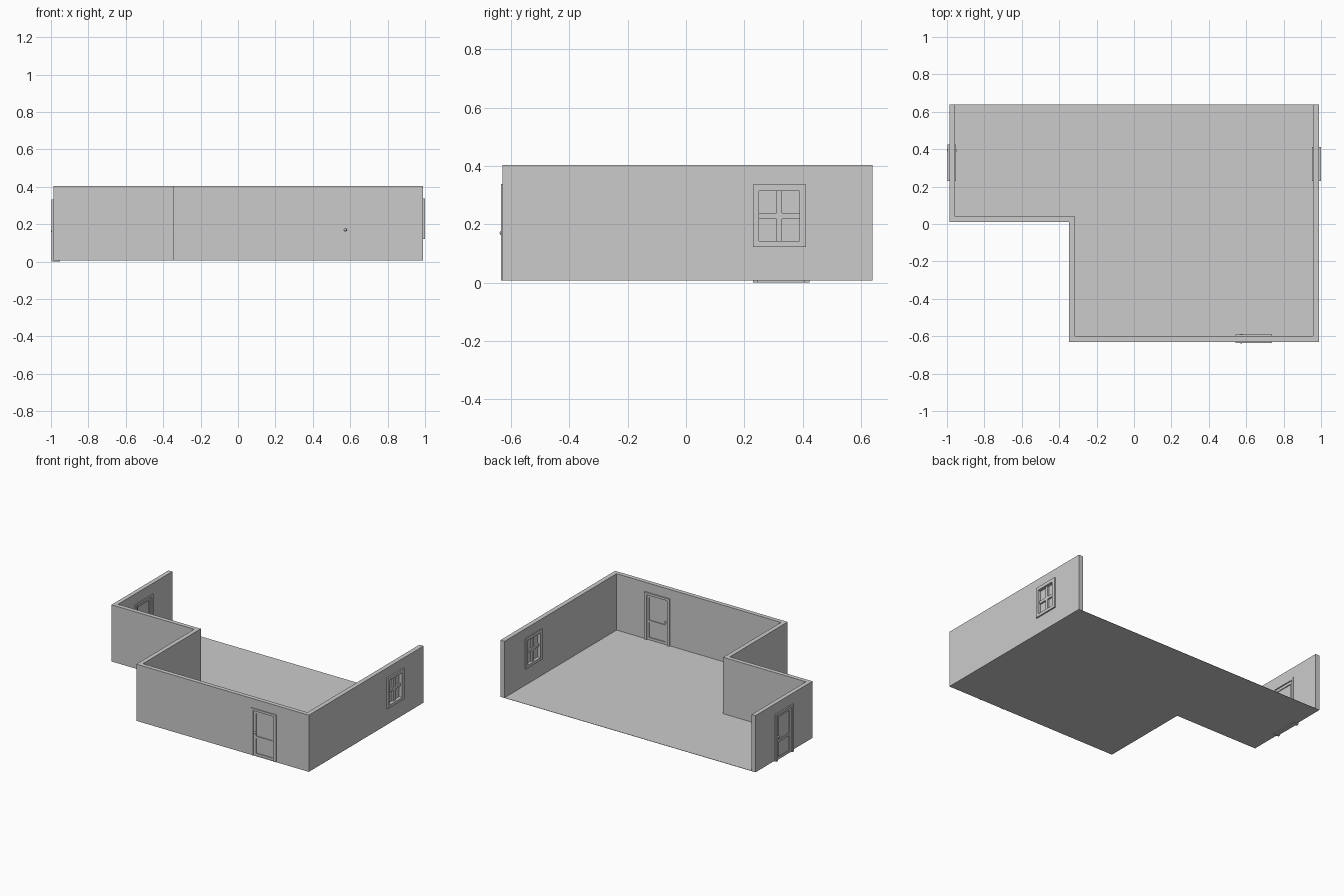
import bpy, bmesh, math
from mathutils import Matrix, Vector

if "Cube" in bpy.data.objects:
    bpy.data.objects.remove(bpy.data.objects["Cube"])

grey = bpy.data.materials.new("plain_grey")
grey.diffuse_color = (0.6, 0.6, 0.6, 1)
grey.use_nodes = True
grey.node_tree.nodes["Principled BSDF"].inputs["Base Color"].default_value = grey.diffuse_color


def finish(name, bm, matrix=Matrix()):
    bmesh.ops.recalc_face_normals(bm, faces=bm.faces[:])
    mesh = bpy.data.meshes.new(name)
    bm.to_mesh(mesh)
    bm.free()
    mesh.materials.append(grey)
    mesh.transform(matrix)
    ob = bpy.data.objects.new(name, mesh)
    bpy.context.collection.objects.link(ob)
    return ob


def add_box(bm, x0, x1, y0, y1, z0, z1):
    m = Matrix.Translation(((x0 + x1) / 2, (y0 + y1) / 2, (z0 + z1) / 2)) \
        @ Matrix.Diagonal((x1 - x0, y1 - y0, z1 - z0, 1))
    bmesh.ops.create_cube(bm, size=1, matrix=m)


def boxes(name, items, matrix=Matrix()):
    bm = bmesh.new()
    for b in items:
        add_box(bm, *b)
    return finish(name, bm, matrix)


def prism(name, pts, z0, z1):
    bm = bmesh.new()
    face = bm.faces.new([bm.verts.new((x, y, z0)) for x, y in pts])
    new = bmesh.ops.extrude_face_region(bm, geom=[face])["geom"]
    bmesh.ops.translate(bm, vec=(0, 0, z1 - z0),
                        verts=[v for v in new if isinstance(v, bmesh.types.BMVert)])
    return finish(name, bm)


# L-shaped floor and open-backed walls
outer = [(-.987, .64), (-.987, .01), (-.347, .01), (-.347, -.63), (.99, -.63), (.99, .64)]
inner = [(.958, .64), (.958, -.60), (-.316, -.60), (-.316, .04), (-.957, .04), (-.957, .64)]
floor = prism("floor", outer, .007, .009)
walls = prism("walls", outer + inner, .008, .404)


def cut(items, matrix):
    cutter = boxes("opening_cutter", items, matrix)
    mod = walls.modifiers.new("opening", 'BOOLEAN')
    mod.operation = 'DIFFERENCE'
    mod.solver = 'EXACT'
    mod.object = cutter
    cutter.hide_render = True
    cutter.hide_viewport = True
    cutter.display_type = 'WIRE'


# Door: local x is width, -y is outside, z is up
def door(name, matrix):
    w, h = .0805, .315
    cut([(-w, w, -.05, .05, -.02, h)], matrix)
    c = .022
    boxes(name + "_casing", [(-w - .017, -w, -c, c, 0, h),
                             (w, w + .017, -c, c, 0, h),
                             (-w - .017, w + .017, -c, c, h, h + .016)], matrix)
    s, p = .014, w - .017
    boxes(name + "_frame", [(-w, -p, -s, s, .001, h), (p, w, -s, s, .001, h),
                            (-p, p, -s, s, .001, .018),
                            (-p, p, -s, s, .122, .138),
                            (-p, p, -s, s, .297, h)], matrix)
    boxes(name + "_panels", [(-p, p, -.008, .008, .018, .122),
                             (-p, p, -.008, .008, .138, .297)], matrix)
    # knobs on both sides
    bm = bmesh.new()
    for side in (-1, 1):
        bmesh.ops.create_uvsphere(bm, u_segments=12, v_segments=8, radius=.008,
                                  matrix=Matrix.Translation((-.067, side * .018, .162)))
    knob = finish(name + "_knobs", bm, matrix)
    for f in knob.data.polygons:
        f.use_smooth = True


door("front_door", Matrix.Translation((.641, -.613, .008)))
door("side_door", Matrix.Translation((-.974, .3265, 0)) @ Matrix.Rotation(-math.pi / 2, 4, 'Z'))

# Window in the right wall
x0, x1 = .953, 1.0
ya, yb, za, zb = .229, .412, .122, .337
pa, pb, qa, qb = .25, .389, .142, .314
cut([(.93, 1.02, pa - .005, pb + .005, qa - .005, qb + .005)], Matrix())
boxes("window_casing", [(x0, x1, ya, pa, za, zb), (x0, x1, pb, yb, za, zb),
                        (x0, x1, pa, pb, za, qa), (x0, x1, pa, pb, qb, zb)])
boxes("window_bars", [(.962, .988, .310, .330, qa, qb),
                      (.962, .988, pa, .310, .219, .239),
                      (.962, .988, .330, pb, .219, .239)])
boxes("window_pane", [(.974, .977, pa, pb, qa, qb)])

# Apply the openings and remove the cutters
dg = bpy.context.evaluated_depsgraph_get()
cut_mesh = bpy.data.meshes.new_from_object(walls.evaluated_get(dg))
walls.modifiers.clear()
walls.data = cut_mesh
for ob in [o for o in bpy.data.objects if o.name.startswith("opening_cutter")]:
    bpy.data.objects.remove(ob)
